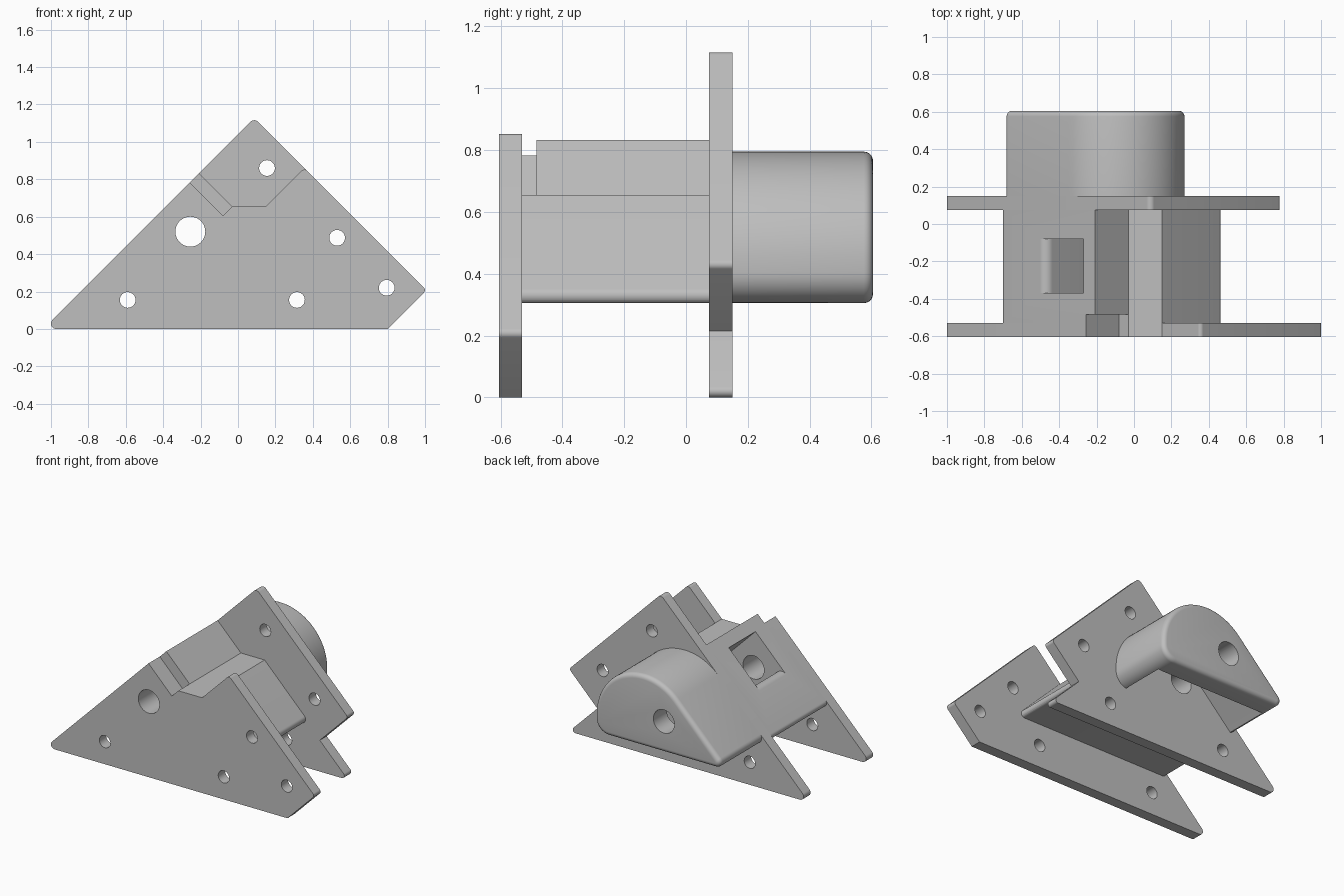
import bpy, bmesh, math
from mathutils import Vector

cube = bpy.data.objects.get("Cube")
if cube:
    bpy.data.objects.remove(cube, do_unlink=True)

grey = bpy.data.materials.new("plain_grey")
grey.use_nodes = True
colour = (0.52, 0.52, 0.52, 1)
grey.diffuse_color = colour
for node in grey.node_tree.nodes:
    if node.type == 'BSDF_PRINCIPLED':
        node.inputs["Base Color"].default_value = colour


def outline(corners, steps=10):
    """Closed x-z outline from corners (x, z, fillet radius)."""
    pts = []
    for i, (x, z, r) in enumerate(corners):
        p = Vector((x, z))
        if r == 0:
            pts.append(p)
            continue
        u = (Vector(corners[i - 1][:2]) - p).normalized()
        v = (Vector(corners[(i + 1) % len(corners)][:2]) - p).normalized()
        half = u.angle(v) / 2
        centre = p + (u + v).normalized() * r / math.sin(half)
        reach = r / math.tan(half)
        s, e = p + u * reach - centre, p + v * reach - centre
        a = math.atan2(s.y, s.x)
        sweep = (math.atan2(e.y, e.x) - a + math.pi) % math.tau - math.pi
        n = steps * 2 if r > 0.2 else steps
        for k in range(n + 1):
            t = a + sweep * k / n
            q = centre + Vector((math.cos(t), math.sin(t))) * r
            if not pts or (q - pts[-1]).length > 0.001:
                pts.append(q)
    return pts


def inset(pts, d):
    """Move a clockwise outline inward by d."""
    out = []
    for i, p in enumerate(pts):
        u = (p - pts[i - 1]).normalized()
        v = (pts[(i + 1) % len(pts)] - p).normalized()
        n = Vector((u.y + v.y, -u.x - v.x)).normalized()
        out.append(p + n * d / max(0.3, n.dot(Vector((u.y, -u.x)))))
    return out


def prism(name, corners, y0, y1, round_end=0):
    """Extrude an outline along y, optionally rounding the far rim."""
    pts = outline(corners)
    rings = [(y0, pts)]
    if round_end:
        for k in range(6):
            t = math.pi / 2 * k / 5
            rings.append((y1 - round_end * (1 - math.sin(t)),
                          inset(pts, round_end * (1 - math.cos(t)))))
    else:
        rings.append((y1, pts))
    bm = bmesh.new()
    loops = [[bm.verts.new((p.x, y, p.y)) for p in ring] for y, ring in rings]
    for a, b in zip(loops, loops[1:]):
        for i in range(len(a)):
            bm.faces.new((a[i - 1], a[i], b[i], b[i - 1]))
    bm.faces.new(loops[0])
    bm.faces.new(loops[-1])
    bmesh.ops.recalc_face_normals(bm, faces=bm.faces)
    mesh = bpy.data.meshes.new(name)
    bm.to_mesh(mesh)
    bm.free()
    mesh.materials.append(grey)
    obj = bpy.data.objects.new(name, mesh)
    bpy.context.collection.objects.link(obj)
    return obj


def hole(x, z, r):
    bpy.ops.mesh.primitive_cylinder_add(vertices=40, radius=r, depth=3,
                                        location=(x, 0, z), rotation=(math.pi / 2, 0, 0))
    obj = bpy.context.object
    obj.name = "hole_cutter"
    obj.data.materials.append(grey)
    return obj


def finish(obj, cutters):
    """Cut the part, drop the cutters and shade it."""
    for c in cutters:
        c.hide_render = True
        mod = obj.modifiers.new("cut", 'BOOLEAN')
        mod.operation = 'DIFFERENCE'
        mod.solver = 'EXACT'
        mod.object = c
    graph = bpy.context.evaluated_depsgraph_get()
    mesh = bpy.data.meshes.new_from_object(obj.evaluated_get(graph))
    obj.modifiers.clear()
    obj.data = mesh
    for c in cutters:
        bpy.data.objects.remove(c, do_unlink=True)
    bpy.ops.object.select_all(action='DESELECT')
    obj.select_set(True)
    bpy.context.view_layer.objects.active = obj
    bpy.ops.object.shade_smooth_by_angle(angle=math.radians(30))


BORE = (-0.255, 0.52, 0.08)
SMALL = 0.042
SHARED = [(-0.59, 0.155), (0.315, 0.155), (0.53, 0.487)]


def plate_holes(extra):
    return [hole(x, z, SMALL) for x, z in SHARED + [extra]] + [hole(*BORE)]


# Front plate with notched top
front = prism("front_plate", [
    (-1.04, 0, 0.028), (-0.2575, 0.7825, 0), (-0.08, 0.605, 0), (-0.03, 0.655, 0),
    (0.15, 0.655, 0), (0.355, 0.86, 0.02), (1.0075, 0.2075, 0.02), (0.8, 0, 0)],
    -0.605, -0.53)
finish(front, plate_holes((0.795, 0.22)))

# Back plate with peaked top and forked side
back = prism("back_plate", [
    (-1.04, 0, 0.028), (0.0875, 1.1275, 0.028), (0.785, 0.43, 0.02),
    (0.57, 0.215, 0), (0.785, 0, 0.02)], 0.075, 0.15)
finish(back, plate_holes((0.155, 0.86)))

# Central block, with a slanted groove at the front and a nut pocket
block = prism("central_block", [
    (-0.735, 0.305, 0.025), (-0.2075, 0.8325, 0), (-0.03, 0.655, 0),
    (0.15, 0.655, 0), (0.475, 0.33, 0.03), (0.45, 0.305, 0.03)], -0.53, 0.075)
groove = prism("groove_cutter", [
    (-0.38, 0.905, 0), (-0.3, 0.985, 0), (0, 0.685, 0), (-0.08, 0.605, 0)], -0.7, -0.483)
pocket = prism("pocket_cutter", [
    (-0.505, 0.535, 0), (-0.605, 0.635, 0), (-0.37, 0.87, 0), (-0.06, 0.56, 0),
    (-0.26, 0.36, 0), (-0.47, 0.57, 0.048)], -0.37, -0.08)
finish(block, [groove, pocket, hole(*BORE)])

# Rounded rear housing, hollow and open underneath
housing = prism("rear_housing", [
    (-0.735, 0.305, 0.038), (-0.245, 0.795, 0.364), (0.27, 0.795, 0.364),
    (0.27, 0.305, 0.1)], 0.15, 0.605, 0.03)
cavity = prism("cavity_cutter", [
    (-0.705, 0.25, 0), (-0.24, 0.715, 0.28), (0.19, 0.715, 0.28), (0.19, 0.25, 0)],
    0.1, 0.46)
finish(housing, [cavity, hole(*BORE)])
